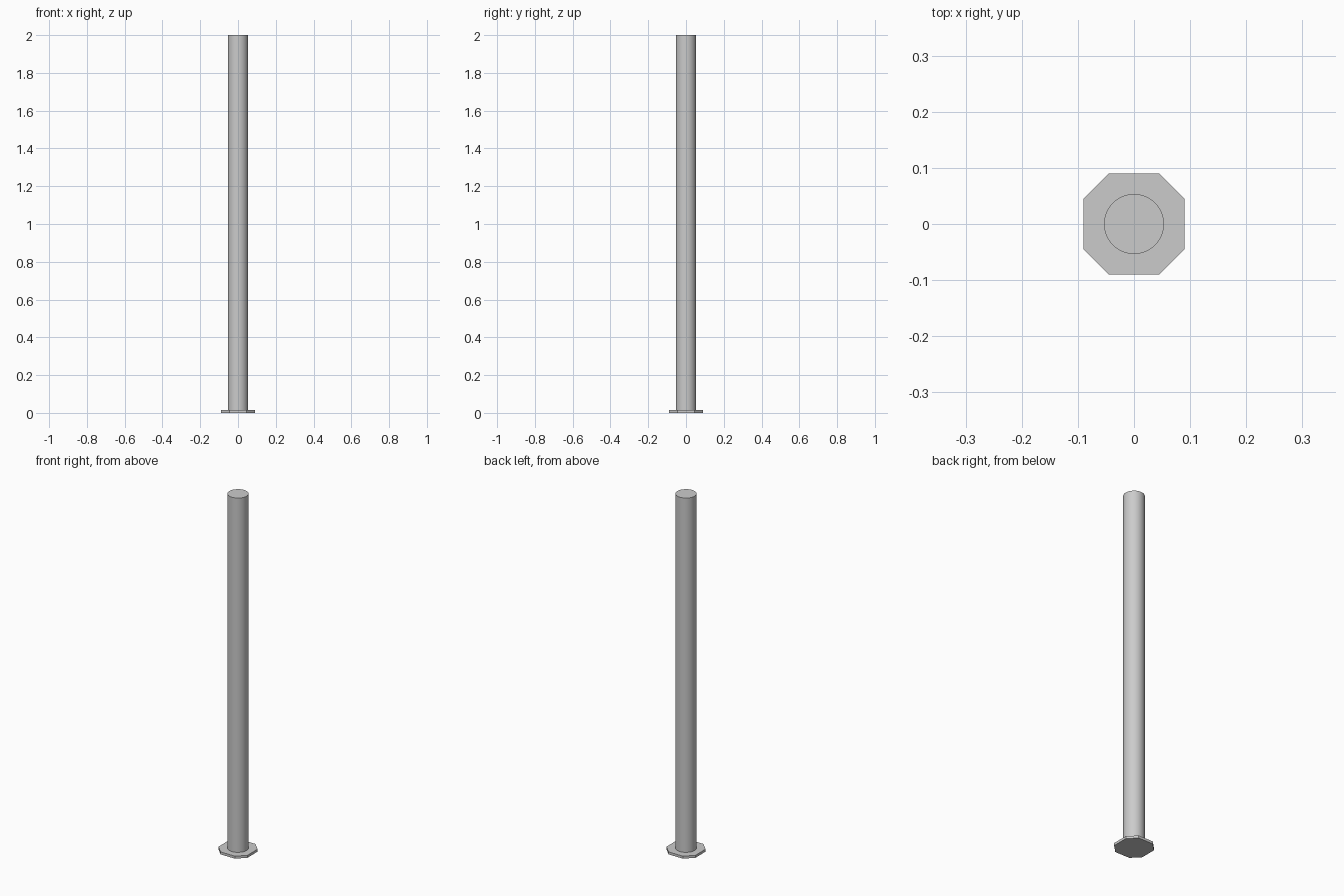
import bpy, bmesh

if "Cube" in bpy.data.objects:
    bpy.data.objects.remove(bpy.data.objects["Cube"])

PLATE_HALF = 0.09     # half width of the base plate
CORNER = 0.045        # corner chamfer
PLATE_H = 0.014
POST_R = 0.0535
HEIGHT = 2.0


def add_object(name, bm):
    bmesh.ops.recalc_face_normals(bm, faces=bm.faces)
    mesh = bpy.data.meshes.new(name)
    bm.to_mesh(mesh)
    bm.free()
    obj = bpy.data.objects.new(name, mesh)
    bpy.context.collection.objects.link(obj)
    return obj


# Base plate: square with chamfered corners
a, b = PLATE_HALF, PLATE_HALF - CORNER
outline = [(a, -b), (a, b), (b, a), (-b, a), (-a, b), (-a, -b), (-b, -a), (b, -a)]
bm = bmesh.new()
face = bm.faces.new([bm.verts.new((x, y, 0)) for x, y in outline])
ext = bmesh.ops.extrude_face_region(bm, geom=[face], use_keep_orig=True)
top = [g for g in ext["geom"] if isinstance(g, bmesh.types.BMVert)]
bmesh.ops.translate(bm, verts=top, vec=(0, 0, PLATE_H))
add_object("base_plate", bm)

# Round post standing on the plate
bpy.ops.mesh.primitive_cylinder_add(
    vertices=64, radius=POST_R, depth=HEIGHT - PLATE_H,
    location=(0, 0, (HEIGHT + PLATE_H) / 2))
post = bpy.context.object
post.name = "post"
bpy.ops.object.shade_smooth_by_angle()
